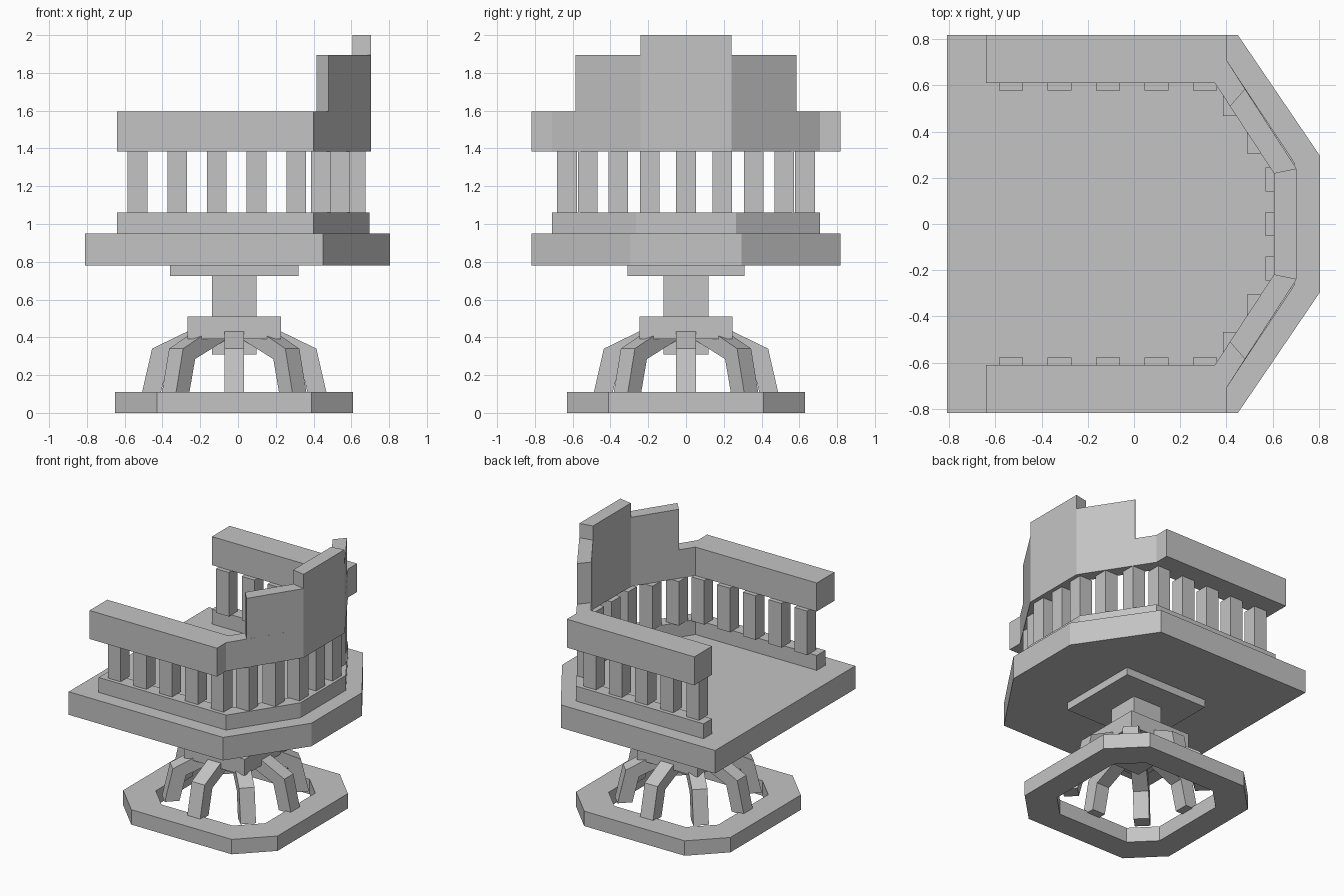
import bpy, bmesh, math
from mathutils import Matrix, Vector

cube = bpy.data.objects.get("Cube")
if cube:
    bpy.data.objects.remove(cube, do_unlink=True)

grey = bpy.data.materials.new("plain grey")
grey.use_nodes = True
grey.diffuse_color = (0.55, 0.55, 0.55, 1)
grey.node_tree.nodes["Principled BSDF"].inputs["Base Color"].default_value = grey.diffuse_color


def finish(name, bm):
    bmesh.ops.recalc_face_normals(bm, faces=bm.faces)
    mesh = bpy.data.meshes.new(name)
    bm.to_mesh(mesh)
    bm.free()
    mesh.materials.append(grey)
    obj = bpy.data.objects.new(name, mesh)
    bpy.context.scene.collection.objects.link(obj)
    return obj


def extrude(bm, faces, offset):
    out = bmesh.ops.extrude_face_region(bm, geom=faces)["geom"]
    bmesh.ops.translate(bm, vec=offset,
                        verts=[v for v in out if isinstance(v, bmesh.types.BMVert)])


def prism(name, outline, z0, z1):
    bm = bmesh.new()
    face = bm.faces.new([bm.verts.new((x, y, z0)) for x, y in outline])
    extrude(bm, [face], (0, 0, z1 - z0))
    return finish(name, bm)


def box(name, x0, x1, y0, y1, z0, z1):
    return prism(name, [(x0, y0), (x1, y0), (x1, y1), (x0, y1)], z0, z1)


def mirrored(half):
    """Complete an outline given on the +y side."""
    return half + [(x, -y) for x, y in reversed(half)]


CX = -0.02  # axis of the pedestal

# Base: octagonal ring
octagon = [(.63, .41), (.41, .63), (-.41, .63), (-.63, .41),
           (-.63, -.41), (-.41, -.63), (.41, -.63), (.63, -.41)]
bm = bmesh.new()
outer = [bm.verts.new((CX + x, y, 0)) for x, y in octagon]
inner = [bm.verts.new((CX + x * .71, y * .71, 0)) for x, y in octagon]
ring = [bm.faces.new((outer[i - 1], outer[i], inner[i], inner[i - 1])) for i in range(8)]
extrude(bm, ring, (0, 0, .11))
finish("base_ring", bm)

# Eight bent legs around the axis
leg_profile = [(.49, .10), (.435, .34), (.25, .43), (.12, .46), (.12, .385), (.345, .285), (.39, .10)]
for i in range(8):
    bm = bmesh.new()
    face = bm.faces.new([bm.verts.new((r, -.0525, z)) for r, z in leg_profile])
    extrude(bm, [face], (0, .105, 0))
    turn = Matrix.Translation(Vector((CX, 0, 0))) @ Matrix.Rotation(i * math.pi / 4, 4, "Z")
    bmesh.ops.transform(bm, matrix=turn, verts=bm.verts)
    finish(f"leg_{i + 1}", bm)

# Pedestal
for name, half, z0, z1 in (("hub", .247, .39, .51), ("column", .118, .31, .74),
                           ("seat_plate", .34, .725, .78)):
    depth = .31 if name == "seat_plate" else half
    box(name, CX - half, CX + half, -depth, depth, z0, z1)

# Seat
prism("seat", mirrored([(-.81, .817), (.45, .817), (.805, .295)]), .78, .95)

# Lower rail, armrest rail and backrest panels
inside = [(-.64, .61), (.35, .61), (.605, .22)]


def rail(name, outside, z0, z1):
    prism(name, mirrored(outside) + mirrored(inside)[::-1], z0, z1)


rail("lower_rail", [(-.64, .71), (.40, .71), (.695, .265)], .95, 1.06)
rail("arm_rail", [(-.64, .817), (.40, .817), (.40, .71), (.703, .24)], 1.385, 1.595)

for side, s in (("left", 1), ("right", -1)):
    panel = [(.415, .51), (.48, .585), (.703, .24), (.605, .22)]
    prism(f"back_panel_{side}", [(x, y * s) for x, y in panel], 1.595, 1.895)
prism("back_panel_centre", mirrored([(.605, .22), (.703, .24)]), 1.595, 2.0)

# Square spindles between the rails, placed by their centres
W = .052
side_spots = [(-.532 + i * .21, .63) for i in range(5)] + [(.438, .52), (.54, .358), (.622, .192)]
spots = mirrored(side_spots) + [(.622, 0)]
for i, (x, y) in enumerate(spots):
    box(f"spindle_{i + 1}", x - W, x + W, y - W, y + W, 1.06, 1.385)
